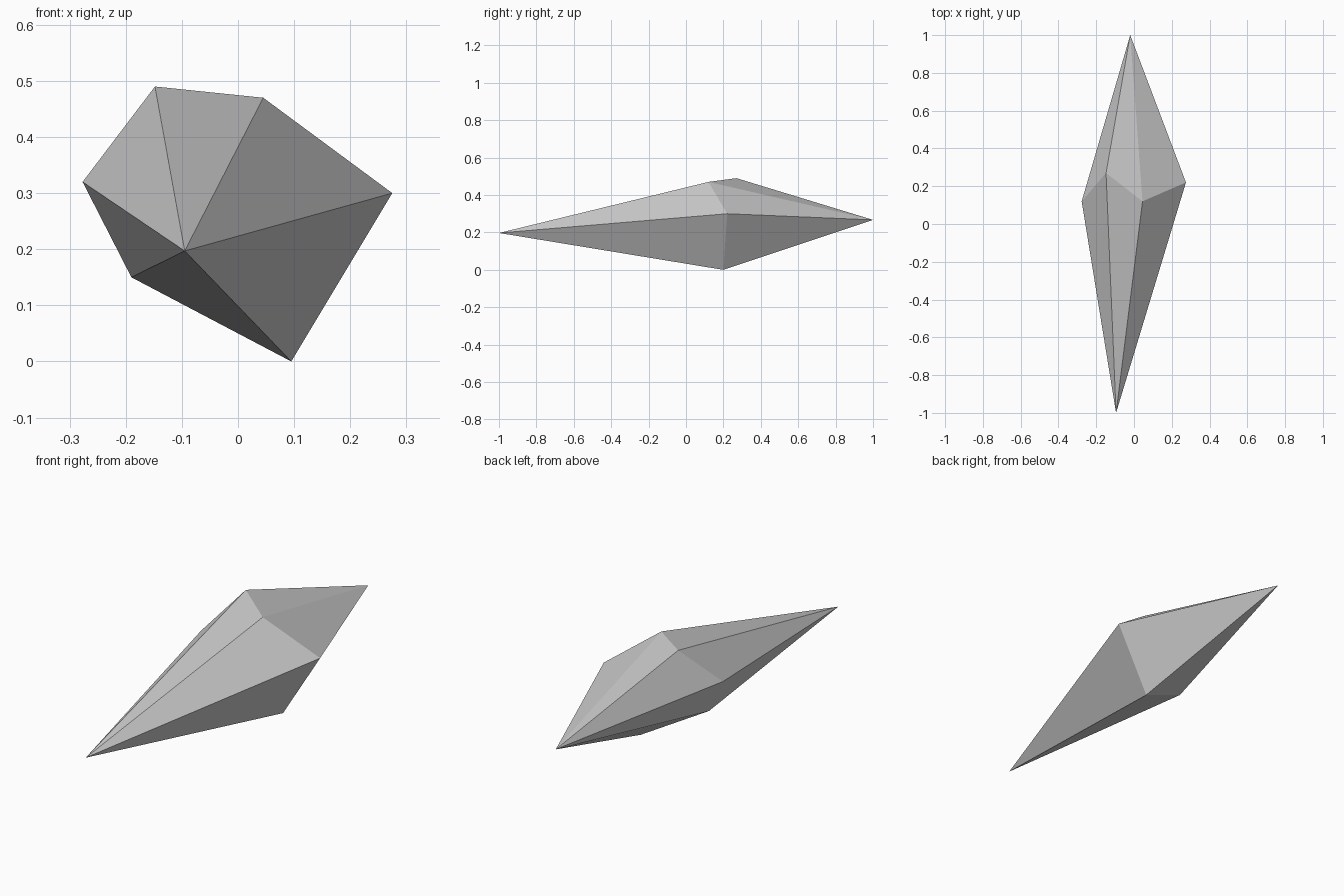
import bpy

cube = bpy.data.objects.get("Cube")
if cube:
    bpy.data.objects.remove(cube, do_unlink=True)

# Matte grey stone
stone = bpy.data.materials.new("stone_grey")
stone.use_nodes = True
colour = (0.6, 0.6, 0.6, 1)
stone.diffuse_color = colour
bsdf = next(n for n in stone.node_tree.nodes if n.type == "BSDF_PRINCIPLED")
bsdf.inputs["Base Color"].default_value = colour

# Uneven six-sided girdle, anticlockwise as seen from the front
girdle = [(0.095, 0.20, 0.0), (0.275, 0.22, 0.30), (0.045, 0.12, 0.47),
          (-0.148, 0.27, 0.49), (-0.277, 0.12, 0.32), (-0.19, 0.10, 0.15)]
front_tip = (-0.095, -1.0, 0.197)
back_tip = (-0.02, 1.0, 0.267)

# Fan the girdle to a point at each end
count = len(girdle)
faces = []
for i in range(count):
    j = (i + 1) % count
    faces += [(i, j, count), (j, i, count + 1)]

mesh = bpy.data.meshes.new("crystal_shard")
mesh.from_pydata(girdle + [front_tip, back_tip], [], faces)
mesh.materials.append(stone)
mesh.update()
shard = bpy.data.objects.new("crystal_shard", mesh)
bpy.context.collection.objects.link(shard)
